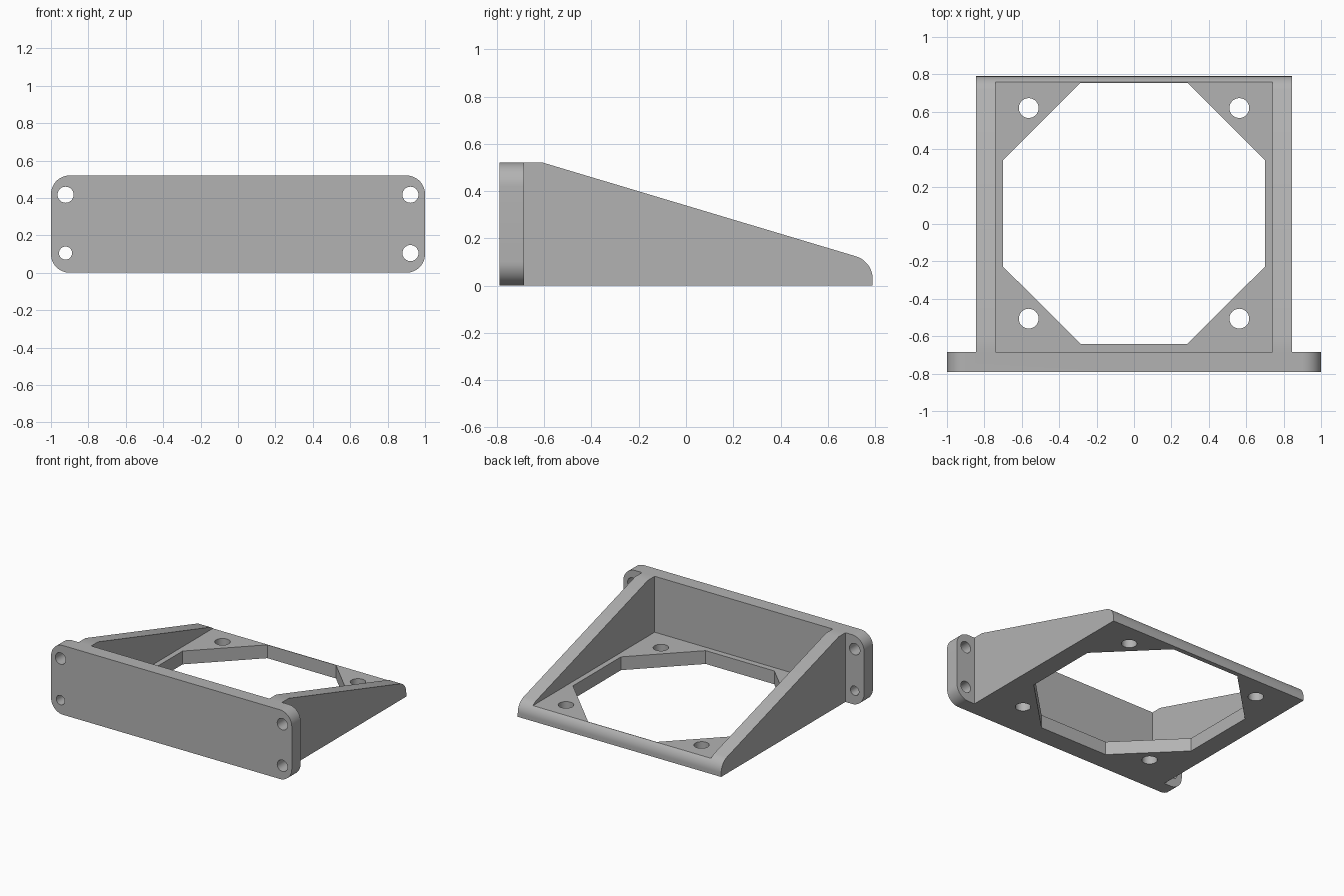
import bpy
import bmesh
from math import sin, cos, pi, atan
from mathutils import Vector

cube = bpy.data.objects.get("Cube")
if cube:
    bpy.data.objects.remove(cube, do_unlink=True)

grey = bpy.data.materials.new("plain grey")
grey.use_nodes = True
colour = (0.45, 0.45, 0.45, 1)
grey.diffuse_color = colour
grey.node_tree.nodes["Principled BSDF"].inputs["Base Color"].default_value = colour


def prism(name, points, axis, low, high):
    """Extrude a 2D outline along x, y or z."""
    place = {"x": lambda a, b: (low, a, b),
             "y": lambda a, b: (a, low, b),
             "z": lambda a, b: (a, b, low)}[axis]
    along = Vector([(high - low) * (axis == k) for k in "xyz"])
    bm = bmesh.new()
    face = bm.faces.new([bm.verts.new(place(a, b)) for a, b in points])
    top = bmesh.ops.extrude_face_region(bm, geom=[face])["geom"]
    bmesh.ops.translate(bm, vec=along, verts=[v for v in top if isinstance(v, bmesh.types.BMVert)])
    bmesh.ops.recalc_face_normals(bm, faces=bm.faces)
    mesh = bpy.data.meshes.new(name)
    bm.to_mesh(mesh)
    bm.free()
    mesh.materials.append(grey)
    obj = bpy.data.objects.new(name, mesh)
    bpy.context.collection.objects.link(obj)
    return obj


def arc(a, b, radius, start, end, steps):
    angles = [start + (end - start) * i / steps for i in range(steps + 1)]
    return [(a + radius * cos(t), b + radius * sin(t)) for t in angles]


def circle(a, b, radius):
    return arc(a, b, radius, 0, 2 * pi, 32)[:-1]


def combine(target, other, operation):
    """Apply a boolean and remove the helper."""
    mod = target.modifiers.new("combine", "BOOLEAN")
    mod.object, mod.operation, mod.solver = other, operation, "EXACT"
    bpy.ops.object.select_all(action="DESELECT")
    bpy.context.view_layer.objects.active = target
    target.select_set(True)
    bpy.ops.object.modifier_apply(modifier=mod.name)
    bpy.data.objects.remove(other, do_unlink=True)


FRONT, BACK, HEIGHT = -0.79, 0.79, 0.52
PLATE_BACK, FLOOR, ROUND = -0.685, 0.10, 0.10

# Wedge body with a sloping top and a rounded rear edge
nose = arc(BACK - ROUND, 0.028, ROUND, 0, pi / 2 - atan(0.3), 12)
side = [(-0.74, 0), (BACK, 0)] + nose + [(-0.605, HEIGHT), (-0.74, HEIGHT)]
bracket = prism("fan_bracket", side, "x", -0.845, 0.845)

# Space between the side walls, open at the rear
pocket = [(-0.74, PLATE_BACK), (0.74, PLATE_BACK), (0.74, 1), (-0.74, 1)]
combine(bracket, prism("pocket_cutter", pocket, "z", FLOOR, 1), "DIFFERENCE")

# Eight-sided opening and screw holes in the floor
mid = 0.057
octagon = [(0.7, -0.285), (0.7, 0.285), (0.285, 0.698), (-0.285, 0.698),
           (-0.7, 0.285), (-0.7, -0.285), (-0.285, -0.698), (0.285, -0.698)]
octagon = [(x, y + mid) for x, y in octagon]
combine(bracket, prism("opening_cutter", octagon, "z", -0.2, 0.3), "DIFFERENCE")
for x in (-0.563, 0.563):
    for y in (mid - 0.563, mid + 0.563):
        combine(bracket, prism("floor_hole", circle(x, y, 0.053), "z", -0.2, 0.3), "DIFFERENCE")

# Rounded mounting plate with a hole in each corner
corners = [(0.9, 0.1), (0.9, HEIGHT - 0.1), (-0.9, HEIGHT - 0.1), (-0.9, 0.1)]
outline = []
for i, (x, z) in enumerate(corners):
    outline += arc(x, z, 0.1, (i - 1) * pi / 2, i * pi / 2, 12)
plate = prism("mounting_plate", outline, "y", FRONT, PLATE_BACK)
for x in (-0.922, 0.922):
    for z in (0.105, 0.417):
        radius = 0.035 if x < 0 and z < 0.2 else 0.043
        combine(plate, prism("plate_hole", circle(x, z, radius), "y", -1, -0.5), "DIFFERENCE")
combine(bracket, plate, "UNION")

bpy.ops.object.shade_smooth_by_angle(angle=pi / 9)
